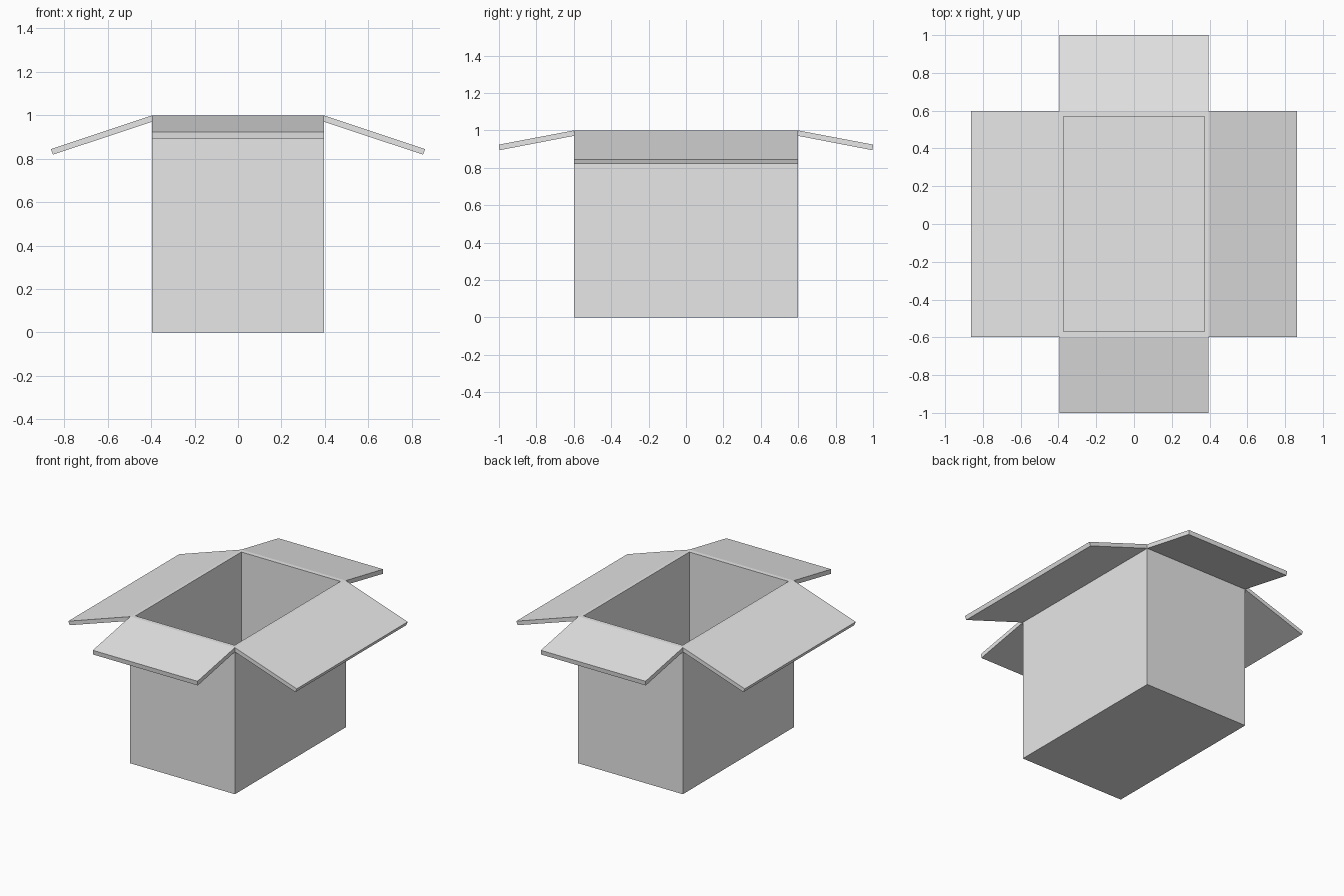
import bpy
import bmesh
from mathutils import Matrix, Vector

cube = bpy.data.objects.get("Cube")
if cube:
    bpy.data.objects.remove(cube)

HALF_X, HALF_Y, HEIGHT = 0.395, 0.598, 1.0
WALL_X, WALL_Y, FLOOR = 0.021, 0.028, 0.025

# Plain cardboard-box grey
grey = bpy.data.materials.new("plain_grey")
grey.use_nodes = True
grey.diffuse_color = (0.8, 0.8, 0.8, 1)
grey.node_tree.nodes["Principled BSDF"].inputs["Base Color"].default_value = grey.diffuse_color


def finish(name, bm):
    bmesh.ops.recalc_face_normals(bm, faces=bm.faces)
    mesh = bpy.data.meshes.new(name)
    bm.to_mesh(mesh)
    bm.free()
    mesh.materials.append(grey)
    obj = bpy.data.objects.new(name, mesh)
    bpy.context.collection.objects.link(obj)
    return obj


def flap(name, profile, half_width, direction):
    """Extrude an (outward, z) profile along the hinge and face it in a direction."""
    bm = bmesh.new()
    face = bm.faces.new([bm.verts.new((out, -half_width, z)) for out, z in profile])
    extruded = bmesh.ops.extrude_face_region(bm, geom=[face])["geom"]
    verts = [v for v in extruded if isinstance(v, bmesh.types.BMVert)]
    bmesh.ops.translate(bm, verts=verts, vec=(0, 2 * half_width, 0))
    turn = Vector((1, 0)).angle_signed(Vector(direction))
    bm.transform(Matrix.Rotation(-turn, 4, "Z"))
    return finish(name, bm)


# Open box: inset the top face to a rim, then push the inside down to the floor
bm = bmesh.new()
bmesh.ops.create_cube(bm, size=1)
bm.transform(Matrix.Translation((0, 0, HEIGHT / 2))
             @ Matrix.Diagonal((2 * HALF_X, 2 * HALF_Y, HEIGHT, 1)))
top = max(bm.faces, key=lambda f: f.calc_center_median().z)
bmesh.ops.inset_individual(bm, faces=[top], thickness=WALL_X)
for v in top.verts:
    v.co.x = (HALF_X - WALL_X) * (1 if v.co.x > 0 else -1)
    v.co.y = (HALF_Y - WALL_Y) * (1 if v.co.y > 0 else -1)
inside = bmesh.ops.extrude_discrete_faces(bm, faces=[top])["faces"][0]
bmesh.ops.translate(bm, verts=inside.verts, vec=(0, 0, FLOOR - HEIGHT))
finish("box_body", bm)

# Flaps folded outward on all four sides
side = [(HALF_X, HEIGHT), (0.862, 0.844), (0.852, 0.819), (HALF_X, 0.971)]
end = [(HALF_Y, HEIGHT), (1.0, 0.924), (0.997, 0.894), (HALF_Y, 0.971)]
flap("left_flap", side, HALF_Y, (1, 0))
flap("right_flap", side, HALF_Y, (-1, 0))
flap("back_flap", end, HALF_X, (0, 1))
flap("front_flap", end, HALF_X, (0, -1))
